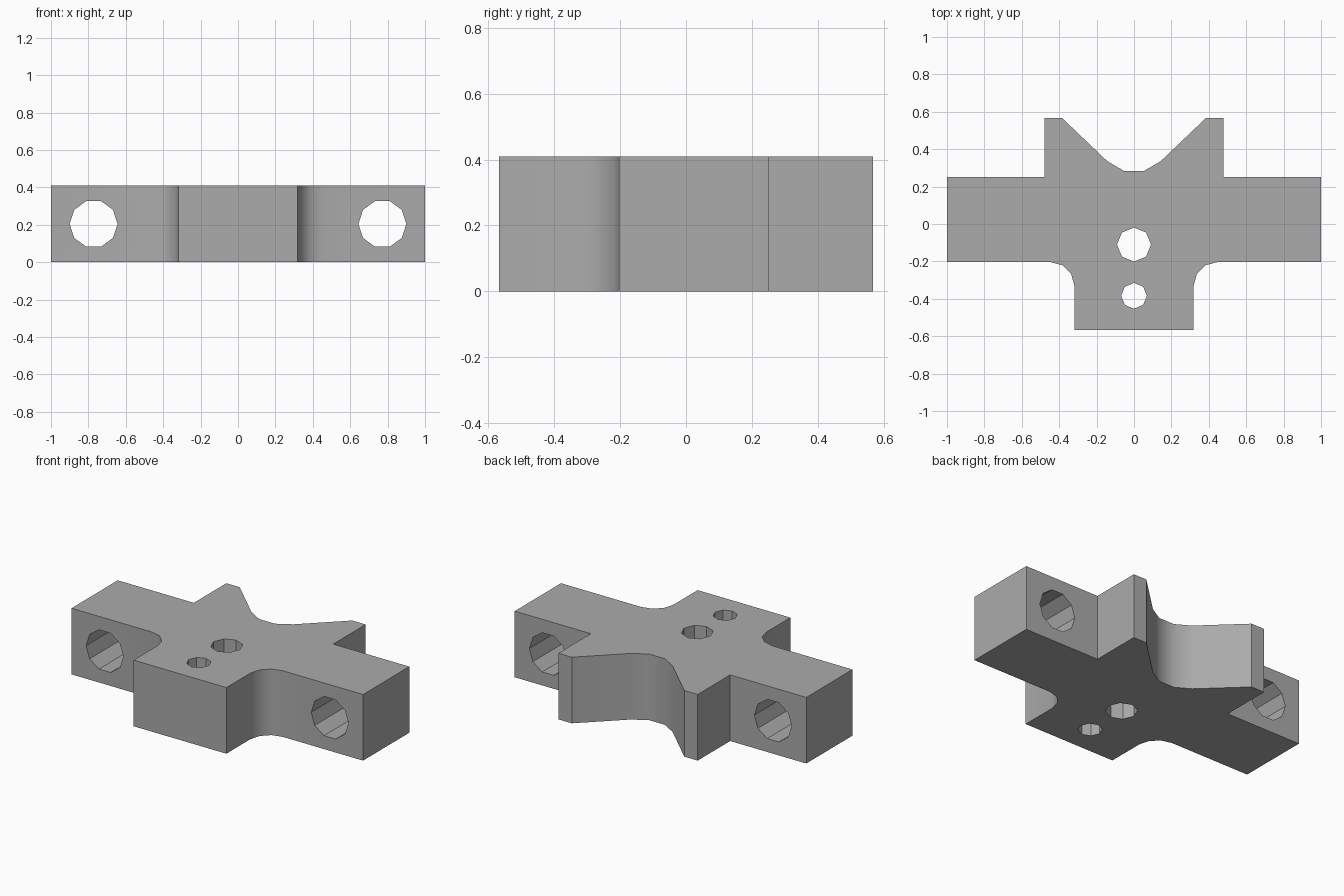
import bpy
import bmesh
from math import pi, cos, sin, radians

if "Cube" in bpy.data.objects:
    bpy.data.objects.remove(bpy.data.objects["Cube"], do_unlink=True)

HEIGHT = 0.41

grey = bpy.data.materials.new("plain grey")
grey.use_nodes = True
colour = (0.41, 0.41, 0.41, 1)
grey.diffuse_color = colour
grey.node_tree.nodes["Principled BSDF"].inputs["Base Color"].default_value = colour


def add_object(name, bm):
    bmesh.ops.recalc_face_normals(bm, faces=bm.faces)
    mesh = bpy.data.meshes.new(name)
    bm.to_mesh(mesh)
    bm.free()
    mesh.materials.append(grey)
    obj = bpy.data.objects.new(name, mesh)
    bpy.context.collection.objects.link(obj)
    return obj


def prism(name, points, start, direction):
    """Extrude a closed outline; start maps 2D points to 3D."""
    bm = bmesh.new()
    face = bm.faces.new([bm.verts.new(start(a, b)) for a, b in points])
    out = bmesh.ops.extrude_face_region(bm, geom=[face])
    verts = [v for v in out["geom"] if isinstance(v, bmesh.types.BMVert)]
    bmesh.ops.translate(bm, verts=verts, vec=direction)
    return add_object(name, bm)


def ring(u, v, radius, sides):
    return [(u + radius * cos(2 * pi * i / sides), v + radius * sin(2 * pi * i / sides))
            for i in range(sides)]


# Body outline: right half with a rounded inner corner, then mirrored
fillet = [(0.449 - 0.131 * cos(i * pi / 6), -0.334 + 0.131 * sin(i * pi / 6))
          for i in range(4)]
half = [(0.318, -0.568)] + fillet + [
    (1, -0.203), (1, 0.25), (0.478, 0.25), (0.478, 0.568),
    (0.386, 0.568), (0.144, 0.337), (0.054, 0.284)]
outline = half + [(-x, y) for x, y in reversed(half)]
body = prism("clamp_body", outline, lambda x, y: (x, y, 0), (0, 0, HEIGHT))

# Bores through the plate and through the two arms
cutters = []
for name, y, radius in (("centre_bore", -0.11, 0.091), ("front_bore", -0.384, 0.069)):
    cutters.append(prism(name, ring(0, y, radius, 8),
                         lambda a, b: (a, b, -0.1), (0, 0, HEIGHT + 0.2)))
for name, x in (("right_arm_bore", -0.772), ("left_arm_bore", 0.772)):
    cutters.append(prism(name, ring(x, HEIGHT / 2, 0.128, 10),
                         lambda a, b: (a, -0.4, b), (0, 0.9, 0)))

bpy.context.view_layer.objects.active = body
body.select_set(True)
for cutter in cutters:
    mod = body.modifiers.new(cutter.name, "BOOLEAN")
    mod.operation = "DIFFERENCE"
    mod.solver = "EXACT"
    mod.object = cutter
    bpy.ops.object.modifier_apply(modifier=mod.name)
    bpy.data.objects.remove(cutter, do_unlink=True)

# Smooth the rounded corners and notch, keep bores faceted
bpy.ops.object.shade_smooth_by_angle(angle=radians(33))
